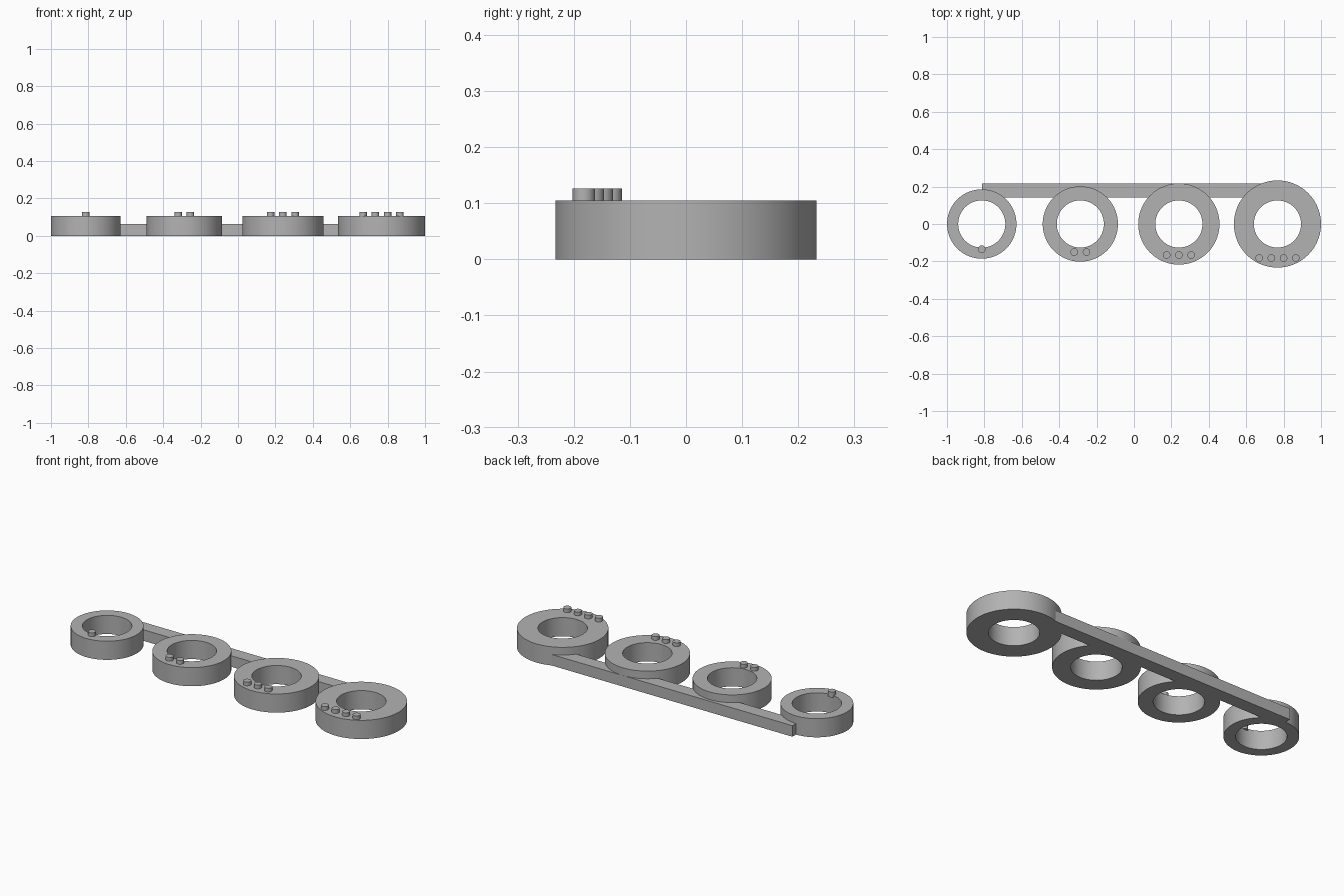
import bpy, bmesh, math

cube = bpy.data.objects.get("Cube")
if cube:
    bpy.data.objects.remove(cube, do_unlink=True)

grey = bpy.data.materials.new("plain_grey")
grey.use_nodes = True
color = (0.45, 0.45, 0.45, 1)
grey.diffuse_color = color
grey.node_tree.nodes["Principled BSDF"].inputs["Base Color"].default_value = color

HOLE = 0.126      # finger hole radius
HEIGHT = 0.105    # ring height
PITCH = 0.527     # distance between ring centres
FIRST_X = -0.814


def finish(obj, name):
    obj.name = name
    obj.data.name = name
    obj.data.materials.append(grey)
    bpy.ops.object.select_all(action='DESELECT')
    obj.select_set(True)
    bpy.context.view_layer.objects.active = obj
    bpy.ops.object.shade_smooth_by_angle(angle=math.radians(30))


def make_ring(name, x, outer, segments=96):
    # Spin a rectangular wall section around the vertical axis
    bm = bmesh.new()
    section = [(HOLE, 0), (outer, 0), (outer, HEIGHT), (HOLE, HEIGHT)]
    verts = [bm.verts.new((r, 0, z)) for r, z in section]
    edges = [bm.edges.new((verts[i], verts[(i + 1) % 4])) for i in range(4)]
    bmesh.ops.spin(bm, geom=verts + edges, axis=(0, 0, 1), cent=(0, 0, 0),
                   angle=math.tau, steps=segments)
    bmesh.ops.remove_doubles(bm, verts=bm.verts, dist=0.0001)
    bmesh.ops.recalc_face_normals(bm, faces=bm.faces)
    mesh = bpy.data.meshes.new(name)
    bm.to_mesh(mesh)
    bm.free()
    obj = bpy.data.objects.new(name, mesh)
    obj.location.x = x
    bpy.context.collection.objects.link(obj)
    finish(obj, name)


# Rings grow in size, each marked with one more stud than the last
for i in range(4):
    x = FIRST_X + PITCH * i
    outer = 0.1855 + 0.0158 * i
    make_ring(f"ring_{i + 1}", x, outer)
    for j in range(i + 1):
        stud_x = x + (j - i / 2) * 0.0655
        bpy.ops.mesh.primitive_cylinder_add(
            vertices=32, radius=0.02, depth=0.031,
            location=(stud_x, 0.051 - outer, HEIGHT + 0.0055))
        finish(bpy.context.object, f"stud_{i + 1}_{j + 1}")

# Connecting bar along the back, from the first ring centre to the last
length = PITCH * 3
bpy.ops.mesh.primitive_cube_add(
    size=1, location=(FIRST_X + length / 2, 0.18, 0.031))
bar = bpy.context.object
bar.scale = (length, 0.075, 0.062)
bpy.ops.object.transform_apply(location=False, rotation=False, scale=True)
finish(bar, "connecting_bar")
